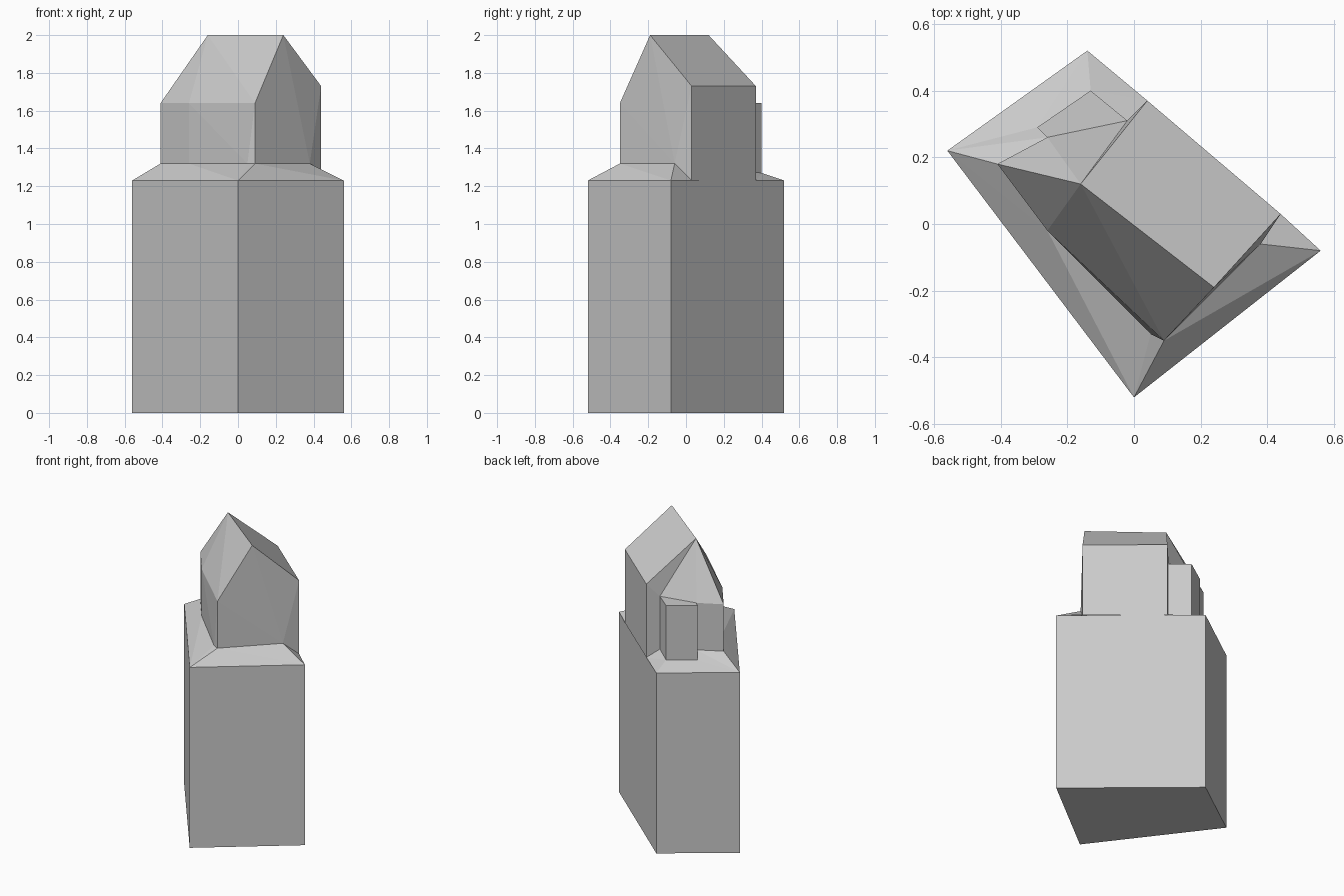
import bpy

if "Cube" in bpy.data.objects:
    bpy.data.objects.remove(bpy.data.objects["Cube"])

# Plan points (x, y): base corners P Q T U, upper wall corners A..K, ridge ends R S
PLAN = {
    "P": (-.56, .22), "Q": (0, -.52), "T": (.56, -.08), "U": (-.14, .52),
    "A": (-.41, .18), "B": (-.26, -.02), "C": (.05, -.33), "D": (.09, -.35),
    "E": (.38, -.06), "F": (.44, .03), "G": (.04, .37), "H": (-.02, .31),
    "I": (-.13, .40), "J": (-.29, .29), "K": (-.26, .26),
    "R": (-.16, .12), "S": (.24, -.19),
}
# Foot height of the upper walls (1.32 where the skirt is fully raised)
FOOT = {"P": 1.23, "Q": 1.23, "T": 1.23, "U": 1.23, "F": 1.23, "G": 1.23,
        "H": 1.28, "I": 1.27, "J": 1.27}
# Eave and ridge heights
TOP = {"F": 1.73, "G": 1.73, "R": 2.0, "S": 2.0}


def point(name, level):
    z = {"ground": 0.0,
         "foot": FOOT.get(name, 1.32),
         "top": TOP.get(name, 1.64)}[level]
    return (*PLAN[name], z)


def build(name, faces):
    """Make a flat-faced object from lists of points, sharing equal points."""
    verts, polys = [], []
    for face in faces:
        for p in face:
            if p not in verts:
                verts.append(p)
        polys.append([verts.index(p) for p in face])
    mesh = bpy.data.meshes.new(name)
    mesh.from_pydata(verts, [], polys)
    mesh.update()
    ob = bpy.data.objects.new(name, mesh)
    bpy.context.collection.objects.link(ob)
    return ob


def sheet(words, level):
    return [[point(c, level) for c in w] for w in words.split()]


def walls(pairs, low, high):
    return [[point(a, low), point(b, low), point(b, high), point(a, high)]
            for a, b in pairs.split()]


# Base: four walls and the underside
build("base_block", walls("PQ QT TU UP", "ground", "foot") + sheet("UTQP", "ground"))

# Sloping skirt around the upper storey
build("sloping_skirt", sheet(
    "PBA PQB QCB QDC QTD TED TFE PAK PKJ PJU UJI UIG IHG", "foot"))

# Upper storey; lower case = foot level, upper case = eave or ridge
upper = walls("AB FG GH KA", "foot", "top")
for word in "bcB cDB cdD deD eSD efF eFS".split():
    upper.append([point(c.upper(), "foot" if c.islower() else "top") for c in word])
build("upper_storey_walls", upper)

# Small side bay with flat top
build("side_bay", walls("HI IJ JK", "foot", "top") + sheet("HIJK", "top"))

# Roof planes
build("roof", sheet("RSFG RGH RHK RKA RAB RBD RDS", "top"))
